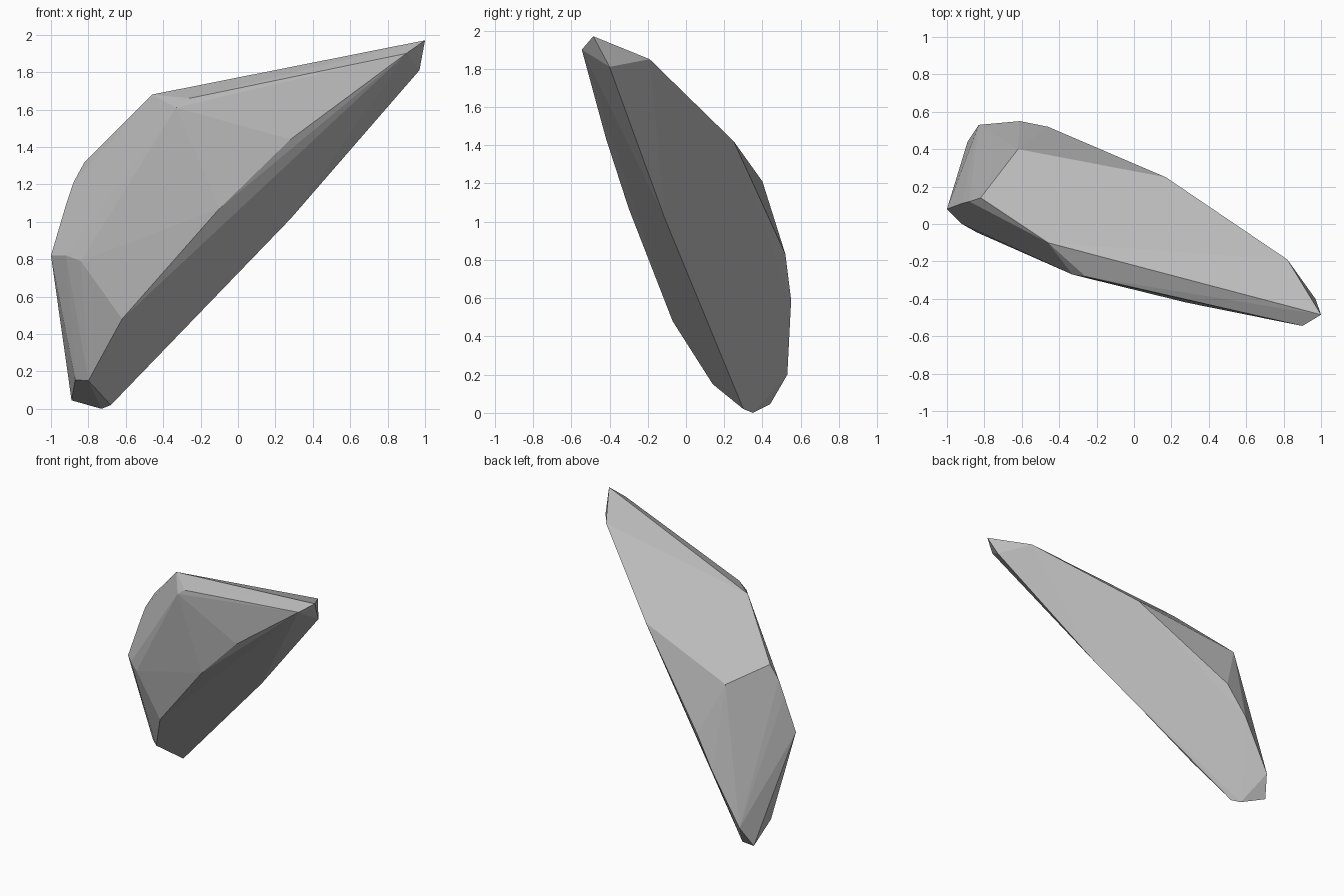
import bpy, bmesh

if "Cube" in bpy.data.objects:
    bpy.data.objects.remove(bpy.data.objects["Cube"])

# Corners of the faceted stone shard, grouped by region
base_tip = [(-0.73, 0.35, 0.01), (-0.68, 0.30, 0.03), (-0.89, 0.44, 0.055),
            (-0.80, 0.14, 0.16), (-0.87, 0.20, 0.165)]
front_ridge = [(-0.62, -0.07, 0.49), (-0.10, -0.30, 1.08), (0.28, -0.42, 1.45)]
top_tip = [(0.90, -0.545, 1.91), (1.0, -0.485, 1.98), (0.97, -0.40, 1.82)]
back_slab = [(0.82, -0.19, 1.86), (0.17, 0.25, 1.43), (-0.46, 0.52, 0.84),
             (-0.61, 0.55, 0.60), (-0.83, 0.53, 0.21), (0.28, -0.11, 1.025)]
crown = [(-0.46, -0.10, 1.69), (-0.33, -0.27, 1.62), (-0.26, -0.28, 1.67),
         (-0.62, 0.40, 1.22)]
left_side = [(-1.0, 0.08, 0.83), (-0.92, 0.0, 0.83), (-0.84, -0.045, 0.80),
             (-0.92, 0.11, 1.10), (-0.88, 0.12, 1.22), (-0.82, 0.14, 1.33)]

# Wrap the corners in a closed faceted skin
bm = bmesh.new()
for co in base_tip + front_ridge + top_tip + back_slab + crown + left_side:
    bm.verts.new(co)
hull = bmesh.ops.convex_hull(bm, input=bm.verts[:])
loose = [v for v in bm.verts if not v.link_faces]
bmesh.ops.delete(bm, geom=loose, context='VERTS')

# Merge nearly coplanar triangles into broad facets
bmesh.ops.dissolve_limit(bm, angle_limit=0.05, verts=bm.verts[:], edges=bm.edges[:])
bmesh.ops.recalc_face_normals(bm, faces=bm.faces[:])
bm.verts.ensure_lookup_table()
lowest = min(v.co.z for v in bm.verts)
bmesh.ops.translate(bm, vec=(0, 0, -lowest), verts=bm.verts[:])

mesh = bpy.data.meshes.new("stone_shard")
bm.to_mesh(mesh)
bm.free()
shard = bpy.data.objects.new("stone_shard", mesh)
bpy.context.collection.objects.link(shard)

# Plain grey stone
stone = bpy.data.materials.new("grey_stone")
stone.diffuse_color = (0.5, 0.5, 0.5, 1)
stone.use_nodes = True
stone.node_tree.nodes["Principled BSDF"].inputs["Base Color"].default_value = stone.diffuse_color
mesh.materials.append(stone)
